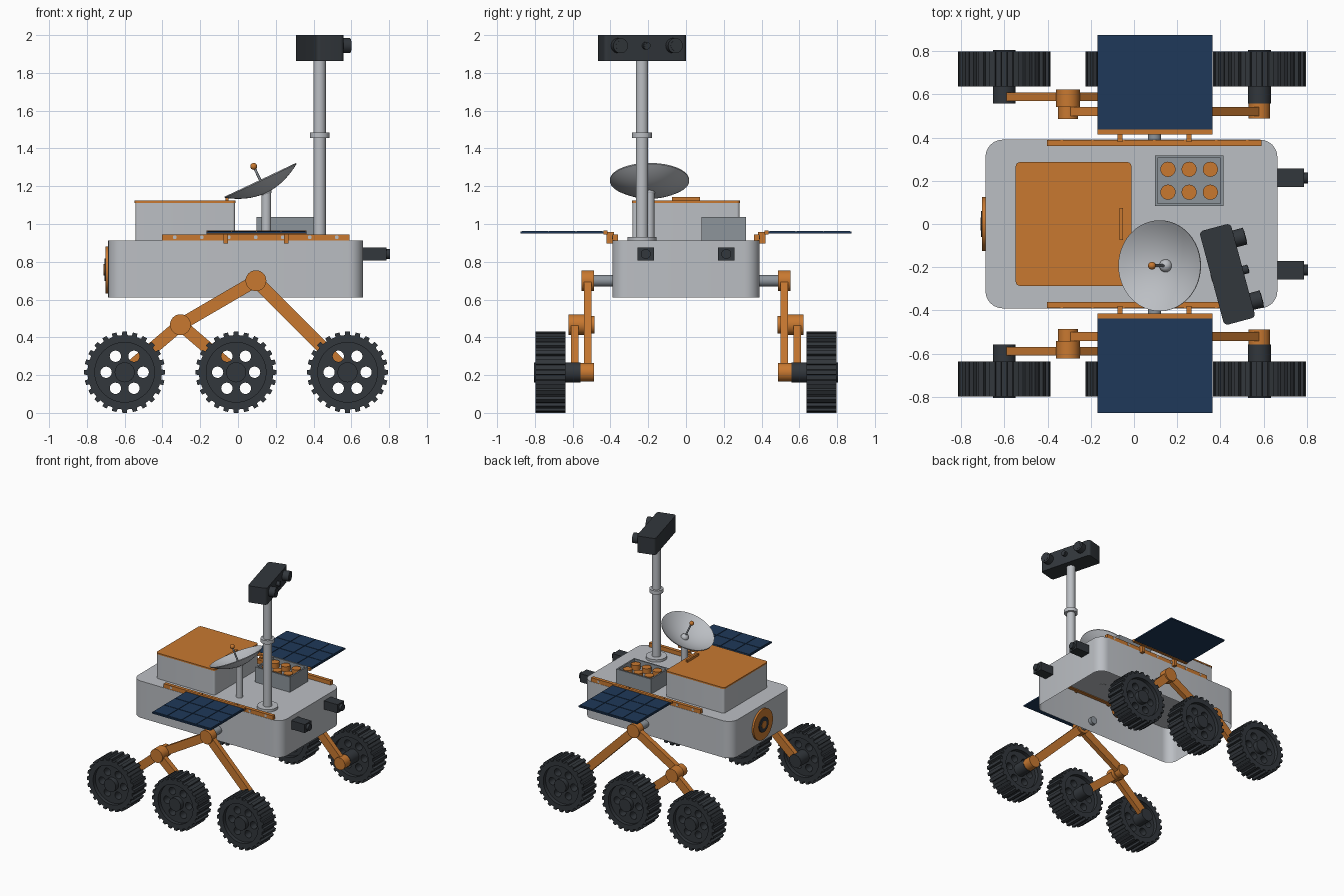
import bpy, bmesh, math
from mathutils import Vector, Matrix

if "Cube" in bpy.data.objects:
    bpy.data.objects.remove(bpy.data.objects["Cube"])


def material(name, rgb):
    m = bpy.data.materials.new(name)
    m.diffuse_color = (*rgb, 1)
    m.use_nodes = True
    m.node_tree.nodes["Principled BSDF"].inputs["Base Color"].default_value = m.diffuse_color
    return m


ORANGE = material("orange", (0.58, 0.19, 0.03))
DARK = material("charcoal", (0.032, 0.038, 0.045))
NAVY = material("navy", (0.013, 0.04, 0.1))
LIGHT = material("light_grey", (0.5, 0.52, 0.55))
MID = material("mid_grey", (0.27, 0.3, 0.33))


def finish(name, mesh, mat):
    ob = bpy.data.objects.new(name, mesh)
    bpy.context.scene.collection.objects.link(ob)
    mesh.materials.clear()
    mesh.materials.append(mat)
    mesh.polygons.foreach_set("use_smooth", [True] * len(mesh.polygons))
    mesh.set_sharp_from_angle(angle=math.radians(30))
    return ob


def from_bm(name, bm, mat):
    mesh = bpy.data.meshes.new(name)
    bmesh.ops.recalc_face_normals(bm, faces=bm.faces)
    bm.to_mesh(mesh)
    bm.free()
    return finish(name, mesh, mat)


def box(name, lo, hi, mat, corner=0, open_bottom=False, matrix=None):
    """Box between two corners, with optional rounded vertical edges."""
    lo, hi = [Vector(map(f, zip(lo, hi))) for f in (min, max)]
    bm = bmesh.new()
    bmesh.ops.create_cube(bm, size=1)
    bm.transform(Matrix.Translation((lo + hi) / 2) @ Matrix.Diagonal((*(hi - lo), 1)))
    if corner:
        edges = [e for e in bm.edges if abs(e.verts[0].co.z - e.verts[1].co.z) > 1e-4]
        bmesh.ops.bevel(bm, geom=edges, offset=corner, segments=6, profile=0.5, affect='EDGES')
    if open_bottom:
        bm.normal_update()
        bmesh.ops.delete(bm, geom=[f for f in bm.faces if f.normal.z < -0.9], context='FACES_ONLY')
    if matrix:
        bm.transform(matrix)
    return from_bm(name, bm, mat)


def rod(name, a, b, r, mat, matrix=None, seg=32):
    """Cylinder from point a to point b."""
    a, b = Vector(a), Vector(b)
    bm = bmesh.new()
    bmesh.ops.create_cone(bm, cap_ends=True, segments=seg, radius1=r, radius2=r, depth=(b - a).length)
    bm.transform(Matrix.Translation((a + b) / 2) @ (b - a).to_track_quat('Z', 'Y').to_matrix().to_4x4())
    if matrix:
        bm.transform(matrix)
    return from_bm(name, bm, mat)


def ball(name, at, r, mat):
    bm = bmesh.new()
    bmesh.ops.create_uvsphere(bm, u_segments=20, v_segments=12, radius=r)
    bm.transform(Matrix.Translation(at))
    return from_bm(name, bm, mat)


def circle(r, n, cx=0, cy=0):
    return [(cx + r * math.cos(i * math.tau / n), cy + r * math.sin(i * math.tau / n)) for i in range(n)]


def plate(name, loops, centre, half, mat):
    """Filled flat outline with holes, standing in the xz plane, extruded along y."""
    cu = bpy.data.curves.new(name, 'CURVE')
    cu.dimensions, cu.fill_mode, cu.extrude = '2D', 'BOTH', half
    for pts in loops:
        sp = cu.splines.new('POLY')
        sp.points.add(len(pts) - 1)
        for p, q in zip(sp.points, pts):
            p.co = (*q, 0, 1)
        sp.use_cyclic_u = True
    tmp = bpy.data.objects.new(name + "_tmp", cu)
    mesh = bpy.data.meshes.new_from_object(tmp)
    bpy.data.objects.remove(tmp)
    mesh.transform(Matrix.Translation(centre) @ Matrix.Rotation(math.pi / 2, 4, 'X'))
    bm = bmesh.new()
    bm.from_mesh(mesh)
    bmesh.ops.remove_doubles(bm, verts=bm.verts, dist=1e-5)
    return from_bm(name, bm, mat)


def beam(name, a, b, y, mat):
    """Flat suspension bar between two xz points."""
    d = Vector((b[0] - a[0], 0, b[1] - a[1]))
    m = Matrix.Translation((a[0], y, a[1])) @ Matrix.Rotation(-math.atan2(d.z, d.x), 4, 'Y')
    box(name, (0, -0.02, -0.033), (d.length, 0.02, 0.033), mat, matrix=m)


# body shell (open underneath), rear equipment box
box("body", (-0.687, -0.39, 0.61), (0.663, 0.39, 0.912), LIGHT, 0.08, True)
box("equipment_box", (-0.543, -0.283, 0.912), (-0.015, 0.283, 1.112), LIGHT, 0.015)
box("equipment_lid", (-0.547, -0.286, 1.112), (-0.012, 0.286, 1.124), ORANGE, 0.02)
box("lid_handle", (-0.066, -0.073, 1.124), (-0.05, 0.073, 1.143), ORANGE)

# rear round cover
for name, r, x, mat in (("cover", 0.125, -0.702, ORANGE), ("cover_ring", 0.06, -0.708, DARK),
                        ("cover_cap", 0.03, -0.711, ORANGE)):
    rod("rear_" + name, (-0.68, 0, 0.757), (x, 0, 0.757), r, mat, seg=48)

# sample tray with tubes
box("tray_floor", (0.097, 0.083, 0.912), (0.413, 0.317, 0.99), MID)
for y in (0.083, 0.305):
    box("tray_wall", (0.097, y, 0.912), (0.413, y + 0.012, 1.036), MID)
for x in (0.097, 0.401):
    box("tray_wall", (x, 0.095, 0.912), (x + 0.012, 0.305, 1.036), MID)
for x in (0.157, 0.255, 0.353):
    for y in (0.147, 0.253):
        rod("sample_tube", (x, y, 0.98), (x, y, 1.03), 0.035, ORANGE, seg=24)

# mast and camera head
MX, MY = 0.432, -0.233
rod("mast", (MX, MY, 0.91), (MX, MY, 1.87), 0.033, LIGHT)
rod("mast_base", (MX, MY, 0.91), (MX, MY, 0.932), 0.078, LIGHT)
rod("mast_collar", (MX, MY, 1.455), (MX, MY, 1.485), 0.052, LIGHT)
head = Matrix.Translation((MX, MY, 1.932)) @ Matrix.Rotation(math.radians(15), 4, 'Z')
box("camera_head", (-0.075, -0.225, -0.068), (0.075, 0.225, 0.068), DARK, 0.02, matrix=head)
for y, r, out in ((-0.15, 0.04, 0.125), (0.15, 0.04, 0.125), (0, 0.02, 0.1)):
    rod("head_lens", (0.07, y, 0.012), (out, y, 0.012), r, DARK, head)
    rod("lens_glass", (0.07, y, 0.012), (out + 0.002, y, 0.012), r * 0.65, DARK, head)

# dish antenna: lathed paraboloid tilted backwards
rod("dish_post", (0.15, -0.193, 0.91), (0.15, -0.193, 1.165), 0.026, LIGHT)
bm = bmesh.new()
prof = [(0.21 * i / 10, 0, 0.07 * (i / 10) ** 2) for i in range(11)]
prof += [(x, 0, z + 0.006) for x, _, z in reversed(prof)]
vs = [bm.verts.new(p) for p in prof]
es = [bm.edges.new(p) for p in zip(vs, vs[1:])]
bmesh.ops.spin(bm, geom=vs + es, cent=(0, 0, 0), axis=(0, 0, 1), angle=math.tau, steps=48)
bmesh.ops.remove_doubles(bm, verts=bm.verts, dist=1e-5)
bm.transform(Matrix.Translation((0.15, -0.193, 1.165)) @ Matrix.Rotation(math.radians(-25.3), 4, 'Y'))
from_bm("dish", bm, LIGHT)
ball("dish_hub", (0.147, -0.193, 1.172), 0.03, LIGHT)
rod("dish_feed", (0.147, -0.193, 1.172), (0.083, -0.193, 1.305), 0.007, MID, seg=12)
ball("dish_feed_tip", (0.083, -0.193, 1.305), 0.018, ORANGE)

# suspension axle through the body
P, B, HZ = (0.095, 0.70), (-0.305, 0.467), 0.215
WHEELS = (-0.6, -0.01, 0.58)

# wheel outlines: toothed tyre and web with six holes
N = 24
tyre = []
for i in range(N):
    for f, r in ((-0.27, 0.197), (-0.22, 0.215), (0.22, 0.215), (0.27, 0.197)):
        a = (i + f) * math.tau / N
        tyre.append((r * math.cos(a), r * math.sin(a)))
web = [circle(0.165, 48)] + [circle(0.03, 20, *c) for c in circle(0.098, 6)]

for s in (-1, 1):
    rod("pivot_axle", (P[0], s * 0.36, P[1]), (P[0], s * 0.5, P[1]), 0.031, MID)
    # rocker and bogie
    rod("rocker_pivot", (P[0], s * 0.487, P[1]), (P[0], s * 0.553, P[1]), 0.055, ORANGE)
    beam("rocker_front", P, (WHEELS[2], HZ), s * 0.52, ORANGE)
    beam("rocker_rear", P, B, s * 0.52, ORANGE)
    rod("rocker_end", (B[0], s * 0.485, B[1]), (B[0], s * 0.545, B[1]), 0.047, ORANGE)
    rod("bogie_pivot", (B[0], s * 0.54, B[1]), (B[0], s * 0.623, B[1]), 0.055, ORANGE)
    for x in WHEELS[:2]:
        beam("bogie_arm", B, (x, HZ), s * 0.588, ORANGE)
    rod("front_knuckle", (WHEELS[2], s * 0.487, HZ), (WHEELS[2], s * 0.56, HZ), 0.05, ORANGE)
    # wheels
    for x in WHEELS:
        plate("wheel_tyre", [tyre, circle(0.158, 48)], (x, s * 0.717, HZ), 0.08, DARK)
        plate("wheel_web", web, (x, s * 0.717, HZ), 0.05, DARK)
        rod("wheel_hub", (x, s * 0.558, HZ), (x, s * 0.805, HZ), 0.053, DARK)
    # side rail with bolts
    box("side_rail", (-0.403, s * 0.36, 0.905), (0.59, s * 0.388, 0.945), ORANGE)
    for i in range(7):
        x = -0.335 + i * 0.143
        rod("rail_bolt", (x, s * 0.38, 0.93), (x, s * 0.391, 0.93), 0.01, LIGHT, seg=12)
    # solar panel with hinge and cells
    box("solar_panel", (-0.168, s * 0.437, 0.949), (0.363, s * 0.875, 0.96), NAVY)
    for i in range(4):
        for j in range(3):
            x, y = -0.162 + i * 0.131, 0.443 + j * 0.143
            box("solar_cell", (x, s * y, 0.958), (x + 0.126, s * (y + 0.138), 0.964), NAVY)
    box("panel_hinge", (-0.168, s * 0.415, 0.945), (0.363, s * 0.438, 0.965), ORANGE)
    for x in (-0.065, 0.255):
        box("hinge_bracket", (x - 0.012, s * 0.38, 0.897), (x + 0.012, s * 0.42, 0.957), ORANGE)
    # front hazard cameras
    y = s * 0.213
    box("front_camera", (0.655, y - 0.043, 0.806), (0.785, y + 0.043, 0.876), DARK)
    rod("front_camera_lens", (0.78, y, 0.841), (0.805, y, 0.841), 0.026, DARK)
